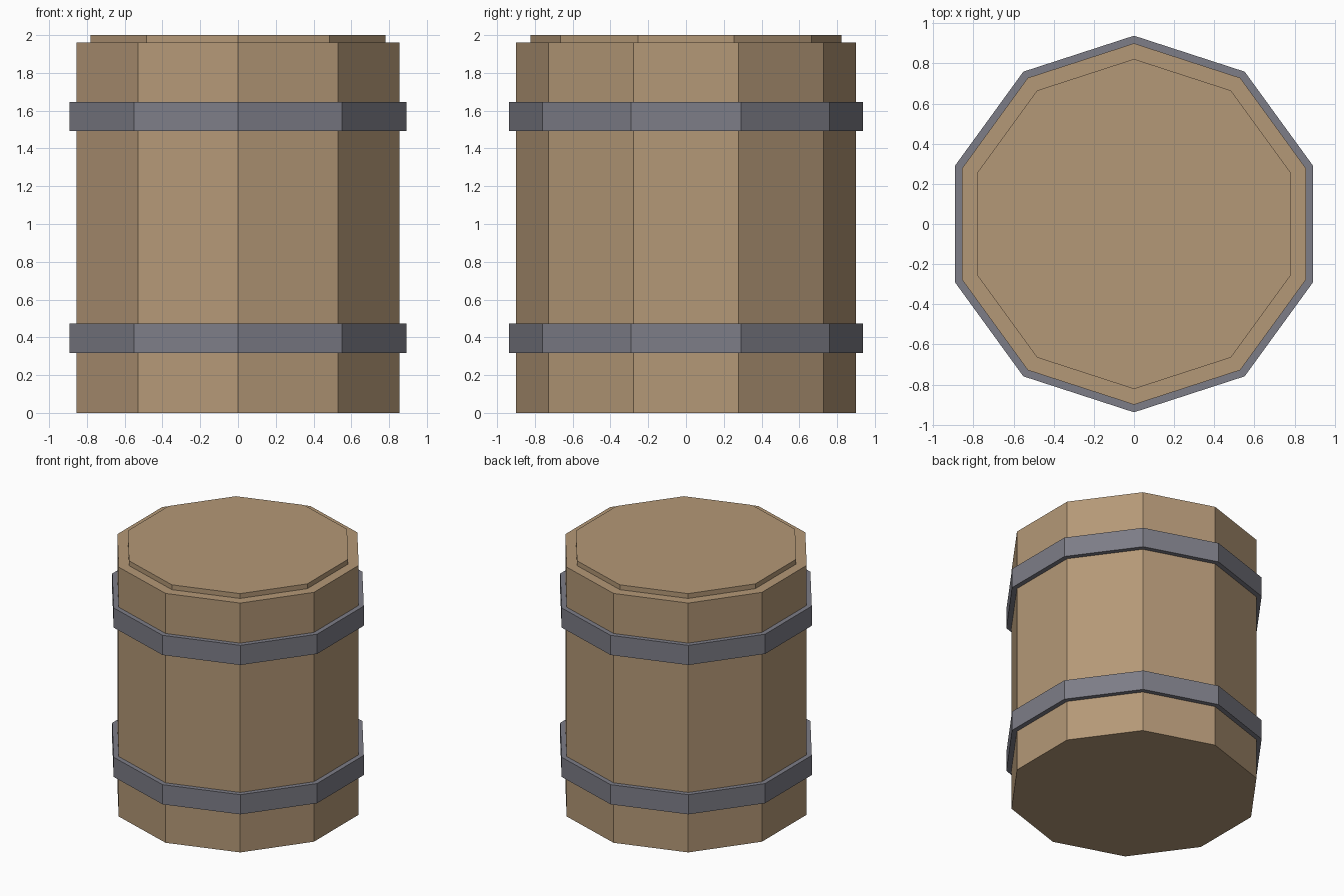
import bpy

if "Cube" in bpy.data.objects:
    bpy.data.objects.remove(bpy.data.objects["Cube"])

SIDES = 10


def material(name, rgb):
    m = bpy.data.materials.new(name)
    m.diffuse_color = (*rgb, 1.0)
    m.use_nodes = True
    m.node_tree.nodes["Principled BSDF"].inputs["Base Color"].default_value = m.diffuse_color
    return m


wood = material("light_wood", (0.456, 0.314, 0.184))
iron = material("grey_iron", (0.205, 0.205, 0.242))


def drum(name, radius, z0, z1, mat):
    """Ten-sided prism with one corner pointing along y."""
    bpy.ops.mesh.primitive_cylinder_add(
        vertices=SIDES, radius=radius, depth=z1 - z0, location=(0, 0, (z0 + z1) / 2))
    ob = bpy.context.object
    ob.name = name
    ob.data.materials.append(mat)
    return ob


# Wooden body and the slightly raised lid
drum("barrel_body", 0.90, 0.0, 1.962, wood)
drum("barrel_lid", 0.822, 1.94, 2.0, wood)

# Two iron hoops around the body
drum("lower_hoop", 0.938, 0.317, 0.472, iron)
drum("upper_hoop", 0.938, 1.492, 1.647, iron)
